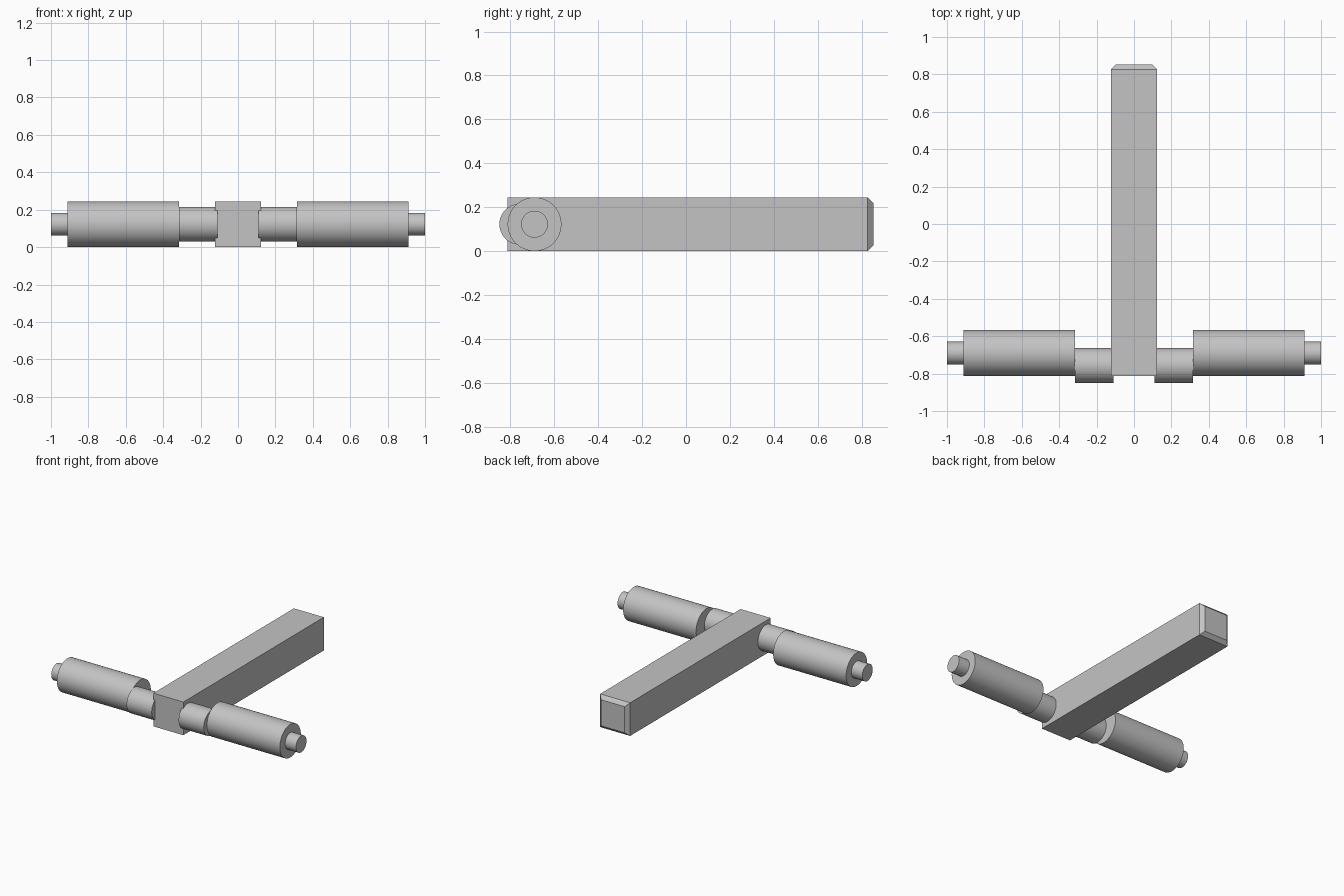
import bpy
import bmesh
from math import pi, radians
from mathutils import Matrix

cube = bpy.data.objects.get("Cube")
if cube:
    bpy.data.objects.remove(cube, do_unlink=True)

grey = bpy.data.materials.new("light_grey")
grey.use_nodes = True
colour = (0.55, 0.55, 0.55, 1)
grey.diffuse_color = colour
grey.node_tree.nodes["Principled BSDF"].inputs["Base Color"].default_value = colour

HALF = 0.1225          # half the bar thickness, also the axle height
AXLE_Y = -0.69
BACK_Y, FRONT_Y = 0.853, -0.813
CHAMFER = 0.026


def cylinder(name, x0, x1, radius, y, side):
    """Smooth-sided cylinder along x, closed at both ends."""
    bpy.ops.mesh.primitive_cylinder_add(
        vertices=64, radius=radius, depth=x1 - x0,
        location=(side * (x0 + x1) / 2, y, HALF), rotation=(0, pi / 2, 0))
    obj = bpy.context.object
    obj.name = name
    obj.data.materials.append(grey)
    bpy.ops.object.shade_smooth_by_angle(angle=radians(30))


# Square bar with a chamfered back end
bm = bmesh.new()
bmesh.ops.create_cube(bm, size=1, matrix=Matrix.Translation(
    (0, (BACK_Y + FRONT_Y) / 2, HALF)) @ Matrix.Diagonal(
    (2 * HALF, BACK_Y - FRONT_Y, 2 * HALF, 1)))
back = [f for f in bm.faces if f.normal.y > 0.9]
bmesh.ops.bevel(bm, geom=list(back[0].edges), offset=CHAMFER,
                segments=1, affect='EDGES')
mesh = bpy.data.meshes.new("centre_bar")
bm.to_mesh(mesh)
bm.free()
mesh.materials.append(grey)
bpy.context.collection.objects.link(bpy.data.objects.new("centre_bar", mesh))

# Offset neck, grip and end pin on each side
for label, side in (("left", 1), ("right", -1)):
    cylinder(label + "_neck", 0.11, 0.315, 0.093, -0.757, side)
    cylinder(label + "_grip", 0.315, 0.911, HALF, AXLE_Y, side)
    cylinder(label + "_end_pin", 0.905, 1.0, 0.061, AXLE_Y, side)
